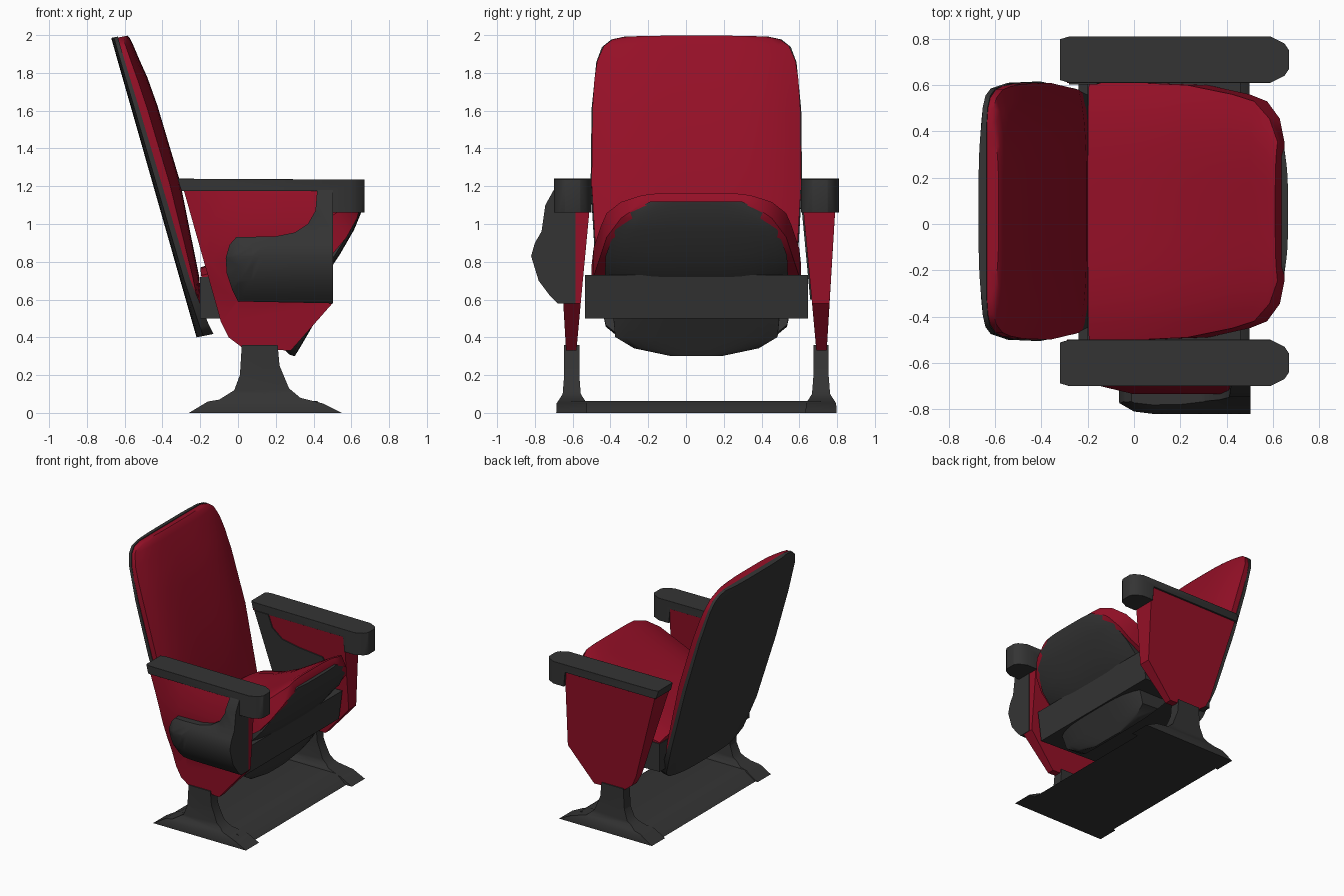
import bpy
import bmesh
from math import radians
from mathutils import Vector

cube = bpy.data.objects.get("Cube")
if cube:
    bpy.data.objects.remove(cube)

MID = 0.055  # seat centre line in y


def material(name, colour):
    m = bpy.data.materials.new(name)
    m.use_nodes = True
    m.diffuse_color = (*colour, 1)
    m.node_tree.nodes["Principled BSDF"].inputs["Base Color"].default_value = (*colour, 1)
    return m


RED = material("red fabric", (0.3, 0.005, 0.02))
DARK = material("dark plastic", (0.034, 0.034, 0.034))


def finish(name, bm, mat, angle=40):
    bmesh.ops.recalc_face_normals(bm, faces=bm.faces)
    mesh = bpy.data.meshes.new(name)
    bm.to_mesh(mesh)
    bm.free()
    mesh.materials.append(mat)
    ob = bpy.data.objects.new(name, mesh)
    bpy.context.collection.objects.link(ob)
    bpy.ops.object.select_all(action="DESELECT")
    ob.select_set(True)
    bpy.context.view_layer.objects.active = ob
    bpy.ops.object.shade_smooth_by_angle(angle=radians(angle))
    return ob


def ramp(points):
    """Piecewise linear function through (input, output) points."""
    def f(v):
        if v <= points[0][0]:
            return points[0][1]
        for (a, fa), (b, fb) in zip(points, points[1:]):
            if v <= b:
                return fa + (fb - fa) * (v - a) / (b - a)
        return points[-1][1]
    return f


def pad(name, rows, mat, top_fall=0.0, low_fall=0.0, steps=16):
    """Loft across y; each row is (upper xz, lower xz, half width), edges fall inward."""
    bm = bmesh.new()
    rings = []
    ts = [2 * i / steps - 1 for i in range(steps + 1)]
    for up, low, half in rows:
        up, low = Vector(up), Vector(low)
        ring = []
        for a, b, fall, order in ((up, low, top_fall, ts), (low, up, low_fall, ts[::-1])):
            for t in order:
                p = a.lerp(b, fall * abs(t) ** 4)
                ring.append(bm.verts.new((p.x, MID + half * t, p.y)))
        rings.append(ring)
    n = len(rings[0])
    for r, s in zip(rings, rings[1:]):
        for i in range(n):
            j = (i + 1) % n
            bm.faces.new((r[i], r[j], s[j], s[i]))
    for ring in (rings[0], rings[-1]):
        for i in range(steps):
            bm.faces.new((ring[i], ring[i + 1], ring[n - 2 - i], ring[n - 1 - i]))
    return finish(name, bm, mat, 50)


def slab(name, outline, side, inner, outer, mat, cut_z=(), cut_x=(), bevel=0):
    """Extrude an xz outline sideways; inner and outer give distance from MID."""
    bm = bmesh.new()
    face = bm.faces.new([bm.verts.new((x, 0, z)) for x, z in outline])
    ext = bmesh.ops.extrude_face_region(bm, geom=[face], use_keep_orig=True)
    for v in ext["geom"]:
        if isinstance(v, bmesh.types.BMVert):
            v.co.y = 1
    if cut_z or cut_x:
        bmesh.ops.triangulate(bm, faces=bm.faces)
    for axis, cuts in (((0, 0, 1), cut_z), ((1, 0, 0), cut_x)):
        for c in cuts:
            bmesh.ops.bisect_plane(bm, geom=bm.verts[:] + bm.edges[:] + bm.faces[:],
                                   plane_co=Vector(axis) * c, plane_no=axis)
    for v in bm.verts:
        x, _, z = v.co
        a, b = inner(x, z), outer(x, z)
        v.co.y = MID + side * (a + (b - a) * v.co.y)
    ob = finish(name, bm, mat)
    if bevel:
        mod = ob.modifiers.new("soft edges", "BEVEL")
        mod.width = bevel
        mod.segments = 2
    return ob


# Backrest: a leaning shell with a cushion on its front
def lean(z):
    return -0.67 + (1.98 - z) * 0.285


def back_rows(spec):
    return [((lean(z) + front, z + 0.2 * front), (lean(z) + rear, z + 0.2 * rear), half)
            for z, rear, front, half in spec]


pad("back_shell", back_rows([
    (0.4, 0, 0.09, 0.42), (0.45, 0, 0.08, 0.48), (0.7, 0, 0.05, 0.53), (1.2, 0, 0.045, 0.56),
    (1.6, 0, 0.04, 0.555), (1.85, 0, 0.035, 0.53), (1.93, 0, 0.035, 0.5),
    (1.97, 0, 0.035, 0.45), (1.985, 0, 0.035, 0.38)]), DARK, 0, 0.4)
pad("back_cushion", back_rows([
    (0.55, 0.04, 0.07, 0.5), (0.7, 0.04, 0.1, 0.525), (1.2, 0.04, 0.14, 0.555),
    (1.6, 0.035, 0.135, 0.55), (1.75, 0.03, 0.125, 0.54), (1.85, 0.03, 0.11, 0.525),
    (1.93, 0.03, 0.1, 0.49), (1.965, 0.03, 0.093, 0.445), (1.98, 0.03, 0.085, 0.38)]), RED, 0.55)

# Half-folded seat: cushion, underside shell, hinge box and lower lip
pad("seat_cushion", [
    ((-0.2, 0.77), (-0.18, 0.6), 0.555), ((0, 0.83), (0.08, 0.62), 0.555),
    ((0.2, 0.92), (0.32, 0.72), 0.545), ((0.4, 1.04), (0.5, 0.84), 0.505),
    ((0.5, 1.1), (0.575, 0.93), 0.475), ((0.57, 1.145), (0.63, 1.03), 0.4),
    ((0.61, 1.165), (0.65, 1.1), 0.3)], RED, 0.25)
pad("seat_shell", [
    ((0, 0.55), (0.2, 0.5), 0.47), ((0.3, 0.7), (0.46, 0.72), 0.485),
    ((0.46, 0.82), (0.54, 0.84), 0.48), ((0.56, 0.96), (0.615, 0.97), 0.43),
    ((0.61, 1.06), (0.652, 1.06), 0.36), ((0.63, 1.12), (0.665, 1.12), 0.24)],
    DARK, 0, 0.35)
pad("hinge_box", [
    ((-0.2, 0.72), (-0.2, 0.5), 0.56), ((0.3, 0.73), (0.3, 0.5), 0.585),
    ((0.46, 0.73), (0.43, 0.5), 0.59)], DARK)
pad("seat_lip", [
    ((0.1, 0.5), (0.43, 0.52), 0.44), ((0.18, 0.41), (0.36, 0.4), 0.43),
    ((0.23, 0.35), (0.325, 0.34), 0.33), ((0.27, 0.31), (0.3, 0.3), 0.14)], DARK, 0, 0.2)

# Shared side outlines
PANEL = [(-0.29, 1.19), (-0.09, 0.48), (-0.05, 0.4), (0.03, 0.34), (0.28, 0.33),
         (0.5, 0.58), (0.5, 1.19)]
ARM = [(-0.32, 1.24), (-0.3, 1.175), (0.49, 1.175), (0.5, 1.06), (0.67, 1.06), (0.67, 1.235)]
LEG = [(0.02, 0.36), (0.01, 0.2), (-0.02, 0.12), (-0.1, 0.07), (-0.16, 0.06), (-0.26, 0),
       (0.55, 0), (0.45, 0.05), (0.33, 0.08), (0.27, 0.13), (0.22, 0.25), (0.21, 0.36)]
panel_in = ramp([(0.34, 0.635), (1.19, 0.555)])
panel_out = ramp([(0.34, 0.69), (1.19, 0.742)])
foot = ramp([(0, 0.082), (0.05, 0.08), (0.1, 0.048), (0.2, 0.04)])
nose = ramp([(-0.32, 0.012), (-0.28, 0), (0.59, 0), (0.65, 0.03), (0.67, 0.06)])
swell_z = ramp([(0.6, 0), (0.8, 0.05), (1, 0.06), (1.19, 0)])
swell_x = ramp([(-0.25, 0), (0, 1)])

for side, label in ((-1, "front"), (1, "rear")):
    # Only the outer panel beside the pocket swells outward
    def outside(x, z, k=(side < 0)):
        return panel_out(z) + k * swell_z(z) * swell_x(x)

    cuts = ((0.6, 0.8, 1), (-0.15, 0, 0.25)) if side < 0 else ((), ())
    slab(label + "_side_panel", PANEL, side, lambda x, z: panel_in(z), outside, RED, *cuts)
    slab(label + "_armrest", ARM, side, lambda x, z: 0.555 + nose(x),
         lambda x, z: 0.755 - nose(x), DARK, (), (-0.28, 0.59, 0.65), 0.015)
    slab(label + "_leg", LEG, side, lambda x, z: 0.66 - foot(z),
         lambda x, z: 0.66 + foot(z), DARK, (0.05, 0.1, 0.2))

# Swollen pocket on the outside of the front panel
pocket_out = ramp([(0.58, 0.735), (0.62, 0.775), (0.7, 0.835), (0.83, 0.875), (0.9, 0.855),
                   (0.96, 0.82), (1.1, 0.8), (1.19, 0.75)])
tail = ramp([(-0.07, 0.05), (0, 0.01), (0.08, 0)])
slab("side_pocket", [
    (0, 0.59), (-0.03, 0.65), (-0.06, 0.74), (-0.065, 0.82), (-0.045, 0.89), (-0.01, 0.93),
    (0.2, 0.935), (0.3, 0.955), (0.37, 1), (0.41, 1.07), (0.42, 1.19), (0.503, 1.19),
    (0.503, 0.58)], -1, lambda x, z: 0.64, lambda x, z: pocket_out(z) - tail(x), DARK,
    (0.62, 0.7, 0.83, 0.9, 0.96, 1.1), (0, 0.08))

# Dark lining on the inner face of the rear panel
slab("inner_lining", [
    (-0.28, 1.18), (-0.16, 1.18), (-0.13, 1.08), (-0.05, 1.01), (0.1, 0.98), (0.3, 0.96),
    (0.36, 0.85), (0.3, 0.6), (-0.12, 0.6)], 1, lambda x, z: panel_in(z) - 0.008,
    lambda x, z: panel_in(z) + 0.01, DARK)

# Floor plate joining the two legs
slab("floor_plate", [(-0.24, 0), (0.5, 0), (0.42, 0.062), (-0.14, 0.062)], 1,
     lambda x, z: -0.66, lambda x, z: 0.66, DARK)
